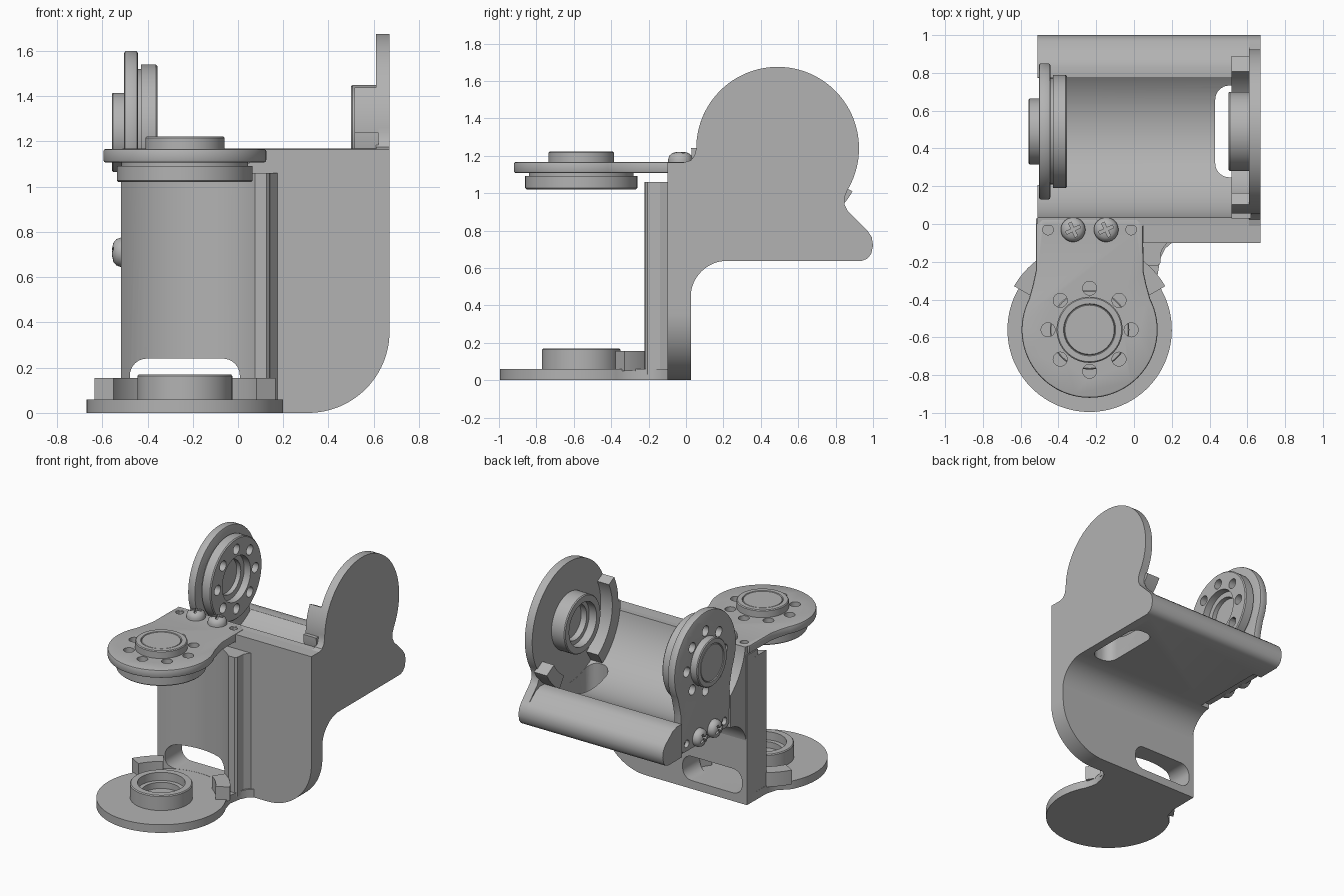
import bpy, bmesh
from math import sin, cos, radians, pi
from mathutils import Matrix, Vector

cube = bpy.data.objects.get("Cube")
if cube:
    bpy.data.objects.remove(cube)

grey = bpy.data.materials.new("plain_grey")
grey.use_nodes = True
grey.diffuse_color = (0.45, 0.45, 0.45, 1)
bsdf = next(n for n in grey.node_tree.nodes if n.type == 'BSDF_PRINCIPLED')
bsdf.inputs["Base Color"].default_value = (0.45, 0.45, 0.45, 1)


def frame(origin, x, y, z):
    m = Matrix((x, y, z)).transposed().to_4x4()
    m.translation = Vector(origin)
    return m


# Each yoke is built in its own frame: z along the pivot axis, +y towards the wall
X, Y, Z = Vector((1, 0, 0)), Vector((0, 1, 0)), Vector((0, 0, 1))
LOWER = frame((-0.235, -0.56, 0), X, Y, Z)
SIDE = frame((0.67, 0.49, 1.24), Y, -Z, -X)
LOWER_HORN = frame((-0.235, -0.56, 1.167), X, Y, Z)
SIDE_HORN = frame((-0.503, 0.49, 1.24), Y, -Z, -X)
UPRIGHT = frame((0, 0, 0), X, Z, -Y)


def arc(cx, cy, r, a0, a1, n=24):
    return [(cx + r * cos(radians(a0 + (a1 - a0) * i / n)),
             cy + r * sin(radians(a0 + (a1 - a0) * i / n))) for i in range(n + 1)]


def finish(name, bm, m):
    bmesh.ops.recalc_face_normals(bm, faces=bm.faces)
    bm.transform(m)
    mesh = bpy.data.meshes.new(name)
    bm.to_mesh(mesh)
    bm.free()
    mesh.materials.append(grey)
    ob = bpy.data.objects.new(name, mesh)
    bpy.context.collection.objects.link(ob)
    return ob


def prism(name, pts, lo, hi, m):
    bm = bmesh.new()
    face = bm.faces.new([bm.verts.new((x, y, lo)) for x, y in pts])
    new = bmesh.ops.extrude_face_region(bm, geom=[face])["geom"]
    bmesh.ops.translate(bm, vec=(0, 0, hi - lo),
                        verts=[v for v in new if isinstance(v, bmesh.types.BMVert)])
    return finish(name, bm, m)


def lathe(name, profile, m, steps=64):
    bm = bmesh.new()
    verts = [bm.verts.new((r, 0, z)) for r, z in profile]
    edges = [bm.edges.new(p) for p in zip(verts, verts[1:])]
    bmesh.ops.spin(bm, geom=verts + edges, cent=(0, 0, 0), axis=(0, 0, 1),
                   angle=2 * pi, steps=steps, use_merge=True)
    bmesh.ops.remove_doubles(bm, verts=bm.verts, dist=1e-5)
    return finish(name, bm, m)


def bake(ob):
    deps = bpy.context.evaluated_depsgraph_get()
    mesh = bpy.data.meshes.new_from_object(ob.evaluated_get(deps))
    ob.modifiers.clear()
    ob.data = mesh


def bevel(ob, width):
    mod = ob.modifiers.new("bevel", 'BEVEL')
    mod.width, mod.segments = width, 2
    mod.limit_method, mod.angle_limit = 'ANGLE', radians(50)
    bake(ob)


def cut(ob, *cutters):
    for c in cutters:
        c.hide_render = True
        mod = ob.modifiers.new("cut", 'BOOLEAN')
        mod.operation, mod.solver, mod.object = 'DIFFERENCE', 'EXACT', c
    bake(ob)


def discard(cutters):
    for c in cutters:
        bpy.data.objects.remove(c)


def box(x0, x1, y0, y1):
    return [(x0, y0), (x1, y0), (x1, y1), (x0, y1)]


def slot_cutter(m):
    x, lo, hi, r = 0.243, 0.061, 0.24, 0.075
    pts = (arc(x - r, lo + r, r, -90, 0, 8) + arc(x - r, hi - r, r, 0, 90, 8)
           + arc(r - x, hi - r, r, 90, 180, 8) + arc(r - x, lo + r, r, 180, 270, 8))
    return prism("slot_cutter", pts, -0.75, -0.25, m @ UPRIGHT)


# Lower yoke: pivot plate, scooped wall and the broad front wall
prism("lower_plate", arc(0, 0, 0.435, 151, 389, 72)
      + [(0.36, 0.29), (0.375, 0.38), (0.4, 0.43), (0.435, 0.46), (0.435, 0.585),
         (-0.283, 0.585), (-0.285, 0.36), (-0.31, 0.28)], 0, 0.06, LOWER)
lower_scoop = prism("lower_scooped_wall", [(-0.283, 0.58)] + arc(0, 0, 0.46, 128, 47.5)
                    + [(0.36, 0.34), (0.375, 0.355), (0.38, 0.42), (0.41, 0.46),
                       (0.41, 0.58)], 0.03, 1.06, LOWER)
front_wall = prism("front_wall", [(-0.518, 0)] + arc(0.31, 0.36, 0.36, -90, 0)
                   + [(0.67, 1.165), (0.05, 1.165), (0.05, 1.105), (-0.518, 1.105)],
                   -0.028, 0.1, UPRIGHT)
slot = slot_cutter(LOWER)
cut(lower_scoop, slot)
cut(front_wall, slot)
discard([slot])

# Side yoke: pivot plate and scooped trough with a rear lip
foot = [(0.48, 0.44), (0.503, 0.475), (0.51, 0.52), (0.5, 0.565), (0.48, 0.59), (0.45, 0.602)]
fillet = arc(-0.27, 0.797, 0.195, -90, -180, 16)
prism("side_plate", arc(0, 0, 0.435, 180, 391, 72)
      + [(0.358, 0.26), (0.357, 0.3), (0.375, 0.335)] + foot + fillet
      + [(-0.5, 0.8), (-0.5, 0.075), (-0.465, 0.065), (-0.445, 0.04)], 0, 0.06, SIDE)
trough = prism("side_scooped_wall", arc(0, 0, 0.46, 171, 51, 40)
               + [(0.34, 0.355), (0.39, 0.37)] + foot + fillet
               + [(-0.5, 0.8), (-0.5, 0.075)], 0.03, 1.18, SIDE)
cutters = [slot_cutter(SIDE),
           prism("neck_cutter", box(-0.283, 0.283, 0.2, 0.7), 1.112, 1.3, SIDE)]
cut(trough, *cutters)
discard(cutters)


# Curved ribs between the plates and the walls
def rib(name, a0, a1, outer, m):
    prism(name, arc(0, 0, 0.365, a0, a1, 16) + arc(0, 0, outer, a1, a0, 16), 0.05, 0.155, m)


for name, m in (("lower", LOWER), ("side", SIDE)):
    rib(name + "_rib_a", 30, 57, 0.462, m)
    rib(name + "_rib_b", 123, 150, 0.462, m)
    # Bearing seat on the plate
    lathe(name + "_bearing_seat", [(0, 0.05), (0.21, 0.05), (0.21, 0.163), (0.204, 0.17),
                                   (0.16, 0.17), (0.16, 0.11), (0.13, 0.11), (0.13, 0.065),
                                   (0, 0.065)], m)
rib("side_rib_long", 149, 180, 0.462, SIDE)
rib("side_rib_tip", 179, 207, 0.435, SIDE)

# Horns: necked plate, stepped disc, hub cap and two cross-head screws
for name, m in (("lower", LOWER_HORN), ("side", SIDE_HORN)):
    plate = prism(name + "_horn_plate", arc(0, 0, 0.36, 153, 387, 72)
                  + [(0.3, 0.24), (0.285, 0.31), (0.283, 0.56), (0.255, 0.59),
                     (-0.255, 0.59), (-0.283, 0.56), (-0.285, 0.31), (-0.3, 0.24)],
                  -0.06, 0, m)
    bevel(plate, 0.01)
    disc = lathe(name + "_horn_disc", [(0, -0.058), (0.28, -0.058), (0.28, -0.075),
                                       (0.3, -0.075), (0.3, -0.14), (0.293, -0.147),
                                       (0.165, -0.147), (0.165, -0.095), (0.125, -0.095),
                                       (0.125, -0.062), (0, -0.062)], m)
    holes = [prism("hole_cutter", arc(0.22 * cos(a), 0.22 * sin(a), 0.037, 0, 345, 23),
                   -0.3, 0.2, m) for a in (k * pi / 4 for k in range(8))]
    pins = [prism("pin_cutter", arc(s * 0.22, 0.53, 0.028, 0, 337.5, 15), -0.03, 0.1, m)
            for s in (-1, 1)]
    cut(plate, *holes, *pins)
    cut(disc, *holes)
    discard(holes + pins)
    lathe(name + "_hub_cap", [(0, -0.02), (0.175, -0.02), (0.175, 0.049), (0.169, 0.055),
                              (0.138, 0.055), (0.134, 0.047), (0.13, 0.053), (0, 0.053)], m)
    for s in (-1, 1):
        sm = m @ Matrix.Translation((s * 0.0875, 0.53, 0))
        screw = lathe(name + "_screw", [(0, -0.02), (0.065, -0.02), (0.065, 0.015),
                                        (0.058, 0.035), (0.042, 0.048), (0.02, 0.053),
                                        (0, 0.054)], sm, 32)
        turn = sm @ Matrix.Rotation(radians(25), 4, 'Z')
        cross = [prism("cross_cutter", box(-0.04, 0.04, -0.008, 0.008), 0.03, 0.1,
                       turn @ Matrix.Rotation(k * pi / 2, 4, 'Z')) for k in (0, 1)]
        cut(screw, *cross)
        discard(cross)

# Smooth curved faces, keep edges sharp
bpy.ops.object.select_all(action='DESELECT')
for ob in bpy.context.collection.objects:
    if ob.type == 'MESH' and grey.name in ob.data.materials:
        ob.select_set(True)
        bpy.context.view_layer.objects.active = ob
bpy.ops.object.shade_smooth_by_angle(angle=radians(32))
